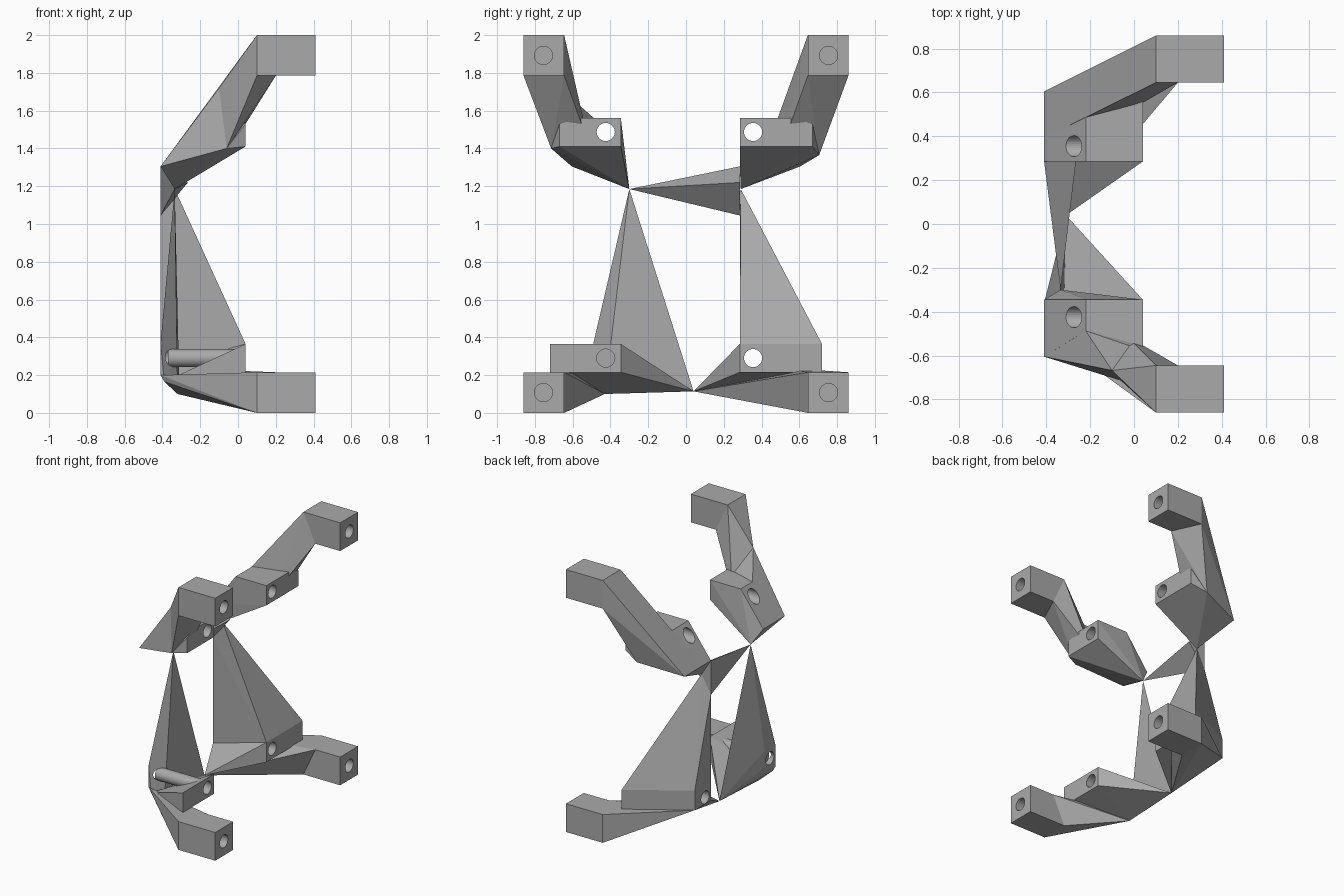
import bpy
import bmesh
import math
from mathutils import Matrix, Vector

default_cube = bpy.data.objects.get("Cube")
if default_cube:
    bpy.data.objects.remove(default_cube, do_unlink=True)

grey = bpy.data.materials.new("plain grey")
grey.use_nodes = True
colour = (0.4, 0.4, 0.4, 1)
grey.diffuse_color = colour
grey.node_tree.nodes["Principled BSDF"].inputs["Base Color"].default_value = colour


def add_object(name, bm):
    mesh = bpy.data.meshes.new(name)
    bm.to_mesh(mesh)
    bm.free()
    mesh.materials.append(grey)
    obj = bpy.data.objects.new(name, mesh)
    bpy.context.scene.collection.objects.link(obj)
    return obj


def hull(name, points):
    """Flat-faced solid stretched around a few corner points."""
    bm = bmesh.new()
    for point in points:
        bm.verts.new(point)
    result = bmesh.ops.convex_hull(bm, input=bm.verts)
    spare = {v for key in ("geom_interior", "geom_unused")
             for v in result[key] if isinstance(v, bmesh.types.BMVert)}
    bmesh.ops.delete(bm, geom=list(spare), context="VERTS")
    bmesh.ops.dissolve_limit(bm, angle_limit=math.radians(1),
                             verts=bm.verts, edges=bm.edges)
    bmesh.ops.recalc_face_normals(bm, faces=bm.faces)
    return add_object(name, bm)


def rod(name, x_start, x_end, y, z, radius=0.048):
    """Round bar lying along x."""
    bm = bmesh.new()
    place = (Matrix.Translation(((x_start + x_end) / 2, y, z))
             @ Matrix.Rotation(math.pi / 2, 4, "Y"))
    bmesh.ops.create_cone(bm, cap_ends=True, segments=32, radius1=radius,
                          radius2=radius, depth=x_end - x_start, matrix=place)
    return add_object(name, bm)


def drill(parts, x_start, x_end, y, z):
    """Cut a round hole along x through the given parts."""
    cutter = rod("hole_cutter", x_start, x_end, y, z)
    cutter.hide_render = True
    for part in parts:
        modifier = part.modifiers.new("hole", "BOOLEAN")
        modifier.operation = "DIFFERENCE"
        modifier.solver = "EXACT"
        modifier.object = cutter
        graph = bpy.context.evaluated_depsgraph_get()
        cut_mesh = bpy.data.meshes.new_from_object(part.evaluated_get(graph))
        part.modifiers.clear()
        part.data = cut_mesh
    bpy.data.objects.remove(cutter, do_unlink=True)


# Shared corner positions
BACK, FRONT, INNER, OUTER = -0.41, 0.04, 0.645, 0.86
LOW, HIGH = 0.215, 1.785
UPPER_HOLE, LOWER_HOLE = 1.487, 0.29
waist_front = Vector((-0.335, -0.3, 1.185))
waist_rear = Vector((-0.335, 0.29, 1.185))
foot_tip = Vector((-0.31, 0.04, 0.114))


def arm_end(side, upper):
    """Four corners where an arm joins its corner block."""
    a, b = side * INNER, side * OUTER
    if upper:
        return [(0.1, a, 2), (0.1, b, 2), (0.1, b, HIGH), (0.2, a, HIGH)]
    return [(0.1, a, 0), (0.1, b, 0), (0.1, b, LOW), (0.2, a, LOW)]


# Four corner blocks with blind screw holes
for side, side_name in ((-1, "front"), (1, "rear")):
    for upper, level in ((True, "upper"), (False, "lower")):
        heights = (HIGH, 2) if upper else (0, LOW)
        outer_face = [(0.41, side * y, z) for y in (INNER, OUTER) for z in heights]
        block = hull(f"{level}_{side_name}_corner_block",
                     arm_end(side, upper) + outer_face)
        drill([block], 0.18, 0.5, side * 0.755, sum(heights) / 2)


def upper_mount(name, side, near, tip, heel):
    """Wedge-shaped screw mount that narrows to the waist tip."""
    return hull(name, [
        (FRONT, side * near, 1.41), (FRONT, side * near, 1.56),
        (FRONT, side * 0.67, 1.41), (FRONT, side * 0.67, 1.53),
        (FRONT, side * 0.555, 1.56),
        (-0.22, side * near, 1.56), (-0.22, side * 0.487, 1.56),
        (BACK, side * near, 1.305), (BACK, side * 0.605, 1.305), heel, tip])


# Upper rear arm and mount
heel = (-0.08, 0.705, 1.365)
arm = hull("upper_rear_arm", arm_end(1, True) + [
    (BACK, 0.393, 1.305), (BACK, 0.605, 1.305), heel, (-0.035, 0.51, 1.41)])
mount = upper_mount("upper_rear_mount", 1, 0.285, waist_rear, heel)
drill([arm, mount], -0.6, 0.3, 0.355, UPPER_HOLE)

# Upper front arm, pinched part way down, and its mount
heel = (-0.06, -0.714, 1.4)
pinch = (-0.1, -0.668, 1.72)
root = (-0.035, -0.51, 1.41)
hull("upper_front_arm", arm_end(-1, True) + [pinch, heel, root])
arm = hull("upper_front_arm_root", [
    pinch, heel, root, (-0.22, -0.487, 1.56), (FRONT, -0.555, 1.53),
    (BACK, -0.605, 1.305), (BACK, -0.393, 1.305)])
mount = upper_mount("upper_front_mount", -1, 0.345, waist_front, heel)
drill([arm, mount], -0.6, 0.3, -0.425, UPPER_HOLE)

# Bridge between the two waist tips
hull("waist_bridge", [waist_front, (BACK, 0.285, 1.305), (BACK, 0.285, 1.045),
                      (-0.265, 0.285, 1.22)])

# Lower rear mount, tall fin and arm
back_low = (BACK, 0.48, 0.24)
back_inner = (BACK, 0.285, 0.24)
face_low = [(FRONT, 0.285, LOW), (FRONT, 0.72, LOW)]
face_high = [(FRONT, 0.285, 0.365), (FRONT, 0.72, 0.365)]
fin = hull("lower_rear_fin", face_low + face_high + [
    back_low, back_inner, (BACK, 0.48, 0.39), (BACK, 0.285, 1.045), waist_rear])
toe = hull("lower_rear_toe", face_low + face_high[:1] + [
    back_low, back_inner, foot_tip])
drill([fin, toe], -0.6, 0.3, 0.355, LOWER_HOLE)
hull("lower_rear_arm", arm_end(1, False) + [foot_tip, back_low])

# Lower front mount, thin fin, exposed screw tube and arm
ankle = (-0.32, -0.43, 0.1)
shelf = (-0.39, -0.49, 0.165)
back_edge = (BACK, -0.49, 0.2)
mount = hull("lower_front_mount", [
    (FRONT, y, z) for y in (-0.72, -0.345) for z in (LOW, 0.365)
] + [foot_tip, ankle, shelf])
fin = hull("lower_front_fin", [
    waist_front, foot_tip, ankle, shelf, back_edge, (BACK, -0.49, 0.37),
    (BACK, -0.36, 0.24), (BACK, -0.36, 0.37)])
tube = rod("screw_tube", -0.4, 0.02, -0.425, LOWER_HOLE)
bpy.context.view_layer.objects.active = tube
tube.select_set(True)
bpy.ops.object.shade_smooth_by_angle()
drill([mount], -0.02, 0.2, -0.425, LOWER_HOLE)
drill([fin], -0.6, -0.37, -0.425, LOWER_HOLE)
bpy.data.objects.remove(tube, do_unlink=True)
tube = rod("screw_tube", -0.37, -0.02, -0.425, LOWER_HOLE)
for face in tube.data.polygons:
    face.use_smooth = len(face.vertices) == 4
hull("lower_front_arm", arm_end(-1, False) + [ankle, shelf, back_edge])
